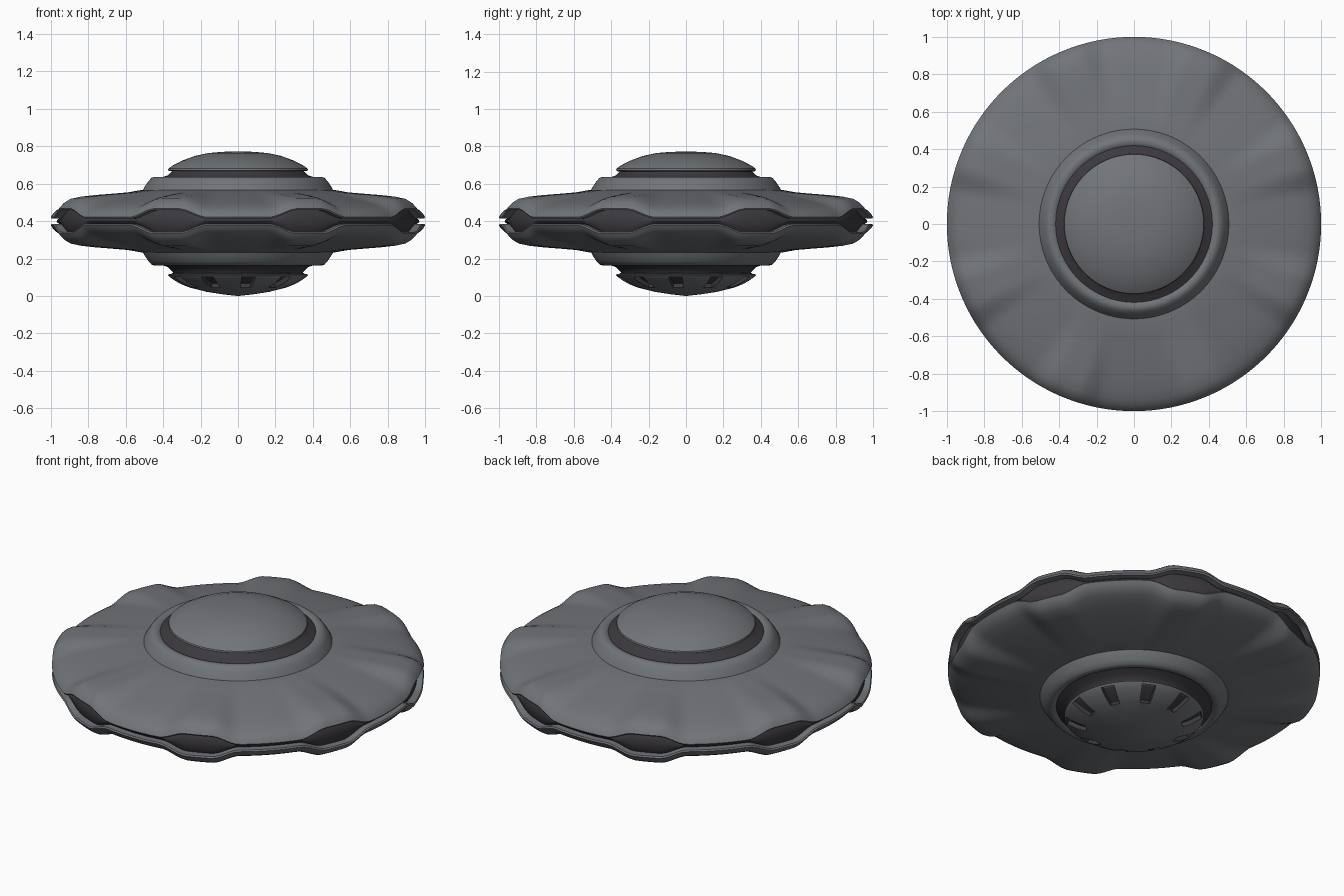
import bpy, bmesh, math

if "Cube" in bpy.data.objects:
    bpy.data.objects.remove(bpy.data.objects["Cube"])

MID = 0.40  # height of the rim seam


def material(name, rgb):
    m = bpy.data.materials.new(name)
    m.diffuse_color = (*rgb, 1)
    m.use_nodes = True
    m.node_tree.nodes["Principled BSDF"].inputs["Base Color"].default_value = m.diffuse_color
    return m


HULL = material("hull grey", (0.165, 0.175, 0.19))
DARK = material("dark trim", (0.045, 0.041, 0.048))


def bulge(a):
    """0..1 swelling that repeats eight times around the rim."""
    d = abs((math.degrees(a) % 45) - 22.5)
    t = min(max((13 - d) / 9, 0), 1)
    return t * t * (3 - 2 * t)


def revolve(name, profile, mat, seg=120, flip=1, swell=0.045):
    """Spin (radius, height from seam, swell weight) points around z."""
    bm = bmesh.new()
    rings = []
    for p in profile:
        r, h, w = (*p, 0)[:3]
        if r == 0:
            rings.append([bm.verts.new((0, 0, MID + flip * h))] * seg)
            continue
        ring = []
        for i in range(seg):
            a = math.tau * i / seg
            z = MID + flip * (h + w * swell * bulge(a))
            ring.append(bm.verts.new((r * math.cos(a), r * math.sin(a), z)))
        rings.append(ring)
    for ra, rb in zip(rings, rings[1:]):
        for i in range(seg):
            j = (i + 1) % seg
            vs = list(dict.fromkeys((ra[i], ra[j], rb[j], rb[i])))
            # profiles run from the axis outward
            bm.faces.new(vs if flip < 0 else vs[::-1])
    return finish(name, bm, [mat])


def finish(name, bm, mats):
    me = bpy.data.meshes.new(name)
    bm.to_mesh(me)
    bm.free()
    ob = bpy.data.objects.new(name, me)
    bpy.context.collection.objects.link(ob)
    for m in mats:
        me.materials.append(m)
    bpy.ops.object.select_all(action='DESELECT')
    bpy.context.view_layer.objects.active = ob
    ob.select_set(True)
    bpy.ops.object.shade_smooth_by_angle(angle=math.radians(35))
    return ob


# Saucer plates, collars and grooves, mirrored about the seam
plate = [(0.49, 0.168), (0.51, 0.168), (0.60, 0.152, 0.08), (0.70, 0.134, 0.3),
         (0.80, 0.114, 0.58), (0.88, 0.095, 0.82), (0.94, 0.075, 1),
         (0.97, 0.058, 1), (0.99, 0.038, 1), (1.0, 0.022, 1),
         (0.995, 0.014, 1), (0.94, 0.014, 1)]
collar = [(0.41, 0.22), (0.425, 0.233), (0.445, 0.237), (0.462, 0.232),
          (0.48, 0.212), (0.498, 0.185), (0.508, 0.166)]
groove = [(0.34, 0.29), (0.35, 0.27), (0.375, 0.245), (0.41, 0.233), (0.43, 0.22)]
for side, flip in (("upper", 1), ("lower", -1)):
    revolve(side + "_saucer_plate", plate, HULL, 240, flip)
    revolve(side + "_collar", collar, HULL, 120, flip)
    revolve(side + "_groove", groove, DARK, 120, flip)

# Dark core seen through the rim gap and the eight openings
revolve("rim_core", [(0.90, 0.03, 1), (0.95, 0.018, 1), (0.965, 0.008, 0.75),
                     (0.97, 0, 0), (0.965, -0.008, -0.75),
                     (0.95, -0.018, -1), (0.90, -0.03, -1)], DARK, 240)

# Top dome
revolve("top_dome", [(0, 0.372), (0.08, 0.371), (0.16, 0.364), (0.23, 0.349),
                     (0.30, 0.323), (0.35, 0.297), (0.372, 0.281),
                     (0.374, 0.272), (0.365, 0.267), (0.33, 0.267)], HULL)

# Bottom dome with ten recessed windows
dome = revolve("bottom_dome", [(0, 0.40), (0.08, 0.391), (0.17, 0.377),
                               (0.26, 0.354), (0.305, 0.336), (0.34, 0.316),
                               (0.365, 0.298), (0.375, 0.287), (0.365, 0.281),
                               (0.33, 0.281)], HULL, 120, -1)
dome.data.materials.append(DARK)
bm = bmesh.new()
bm.from_mesh(dome.data)
windows = []
for f in bm.faces:
    c = f.calc_center_median()
    r = math.hypot(c.x, c.y)
    a = math.degrees(math.atan2(c.y, c.x))
    if 0.262 < r < 0.353 and f.normal.z < -0.3 and abs((a - 27 + 18) % 36 - 18) < 6:
        windows.append(f)
ext = bmesh.ops.extrude_face_region(bm, geom=windows)
for v in (g for g in ext["geom"] if isinstance(g, bmesh.types.BMVert)):
    v.co.x *= 0.965
    v.co.y *= 0.965
    v.co.z += 0.022
for f in (g for g in ext["geom"] if isinstance(g, bmesh.types.BMFace)):
    f.material_index = 1
    for e in f.edges:
        for side in e.link_faces:
            if side not in windows and len(side.verts) == 4:
                side.material_index = 1
bmesh.ops.delete(bm, geom=[f for f in windows if f.is_valid], context='FACES')
bm.to_mesh(dome.data)
bm.free()
bpy.ops.object.shade_smooth_by_angle(angle=math.radians(35))
